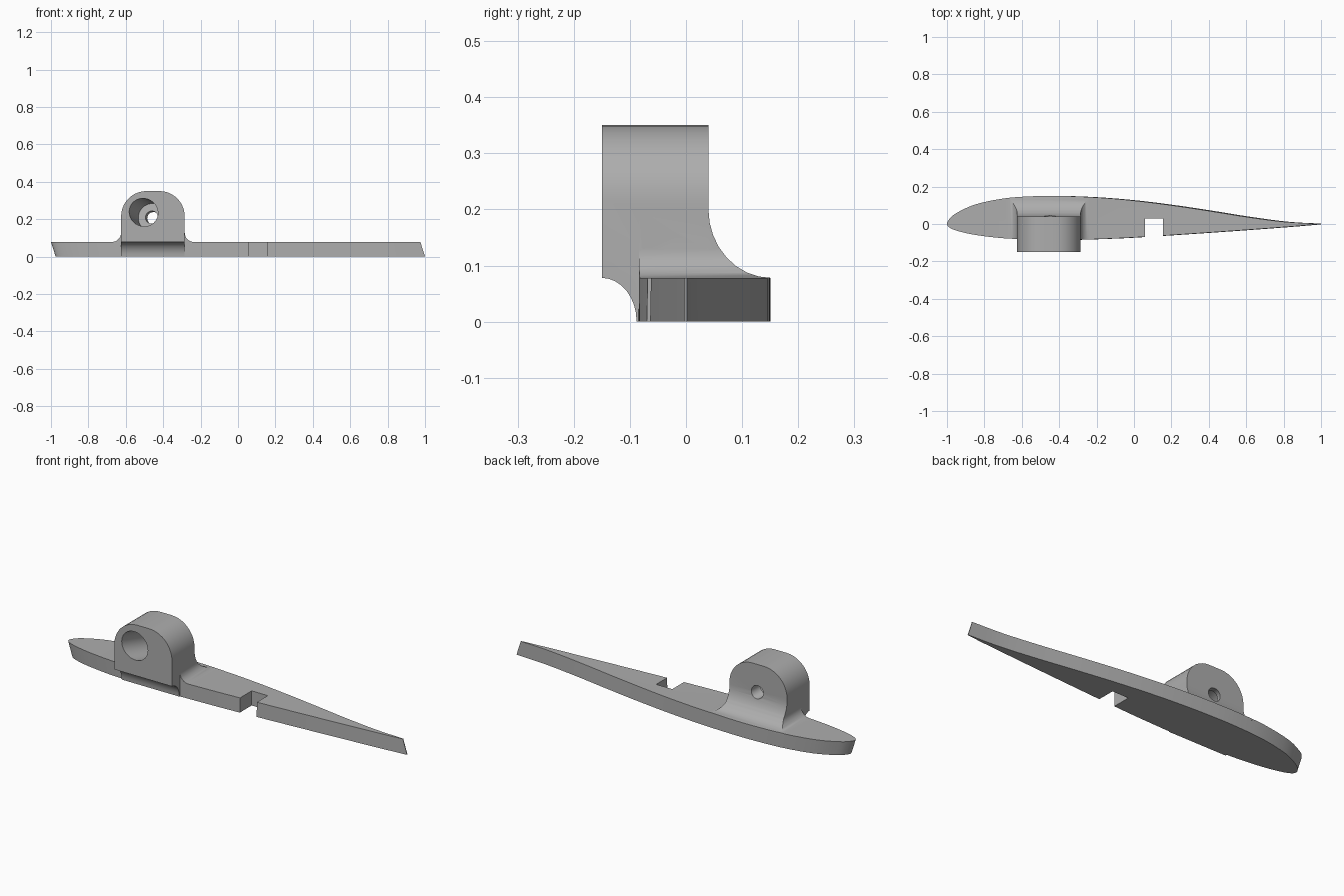
import bpy, bmesh, math
from mathutils import Vector

cube = bpy.data.objects.get("Cube")
if cube:
    bpy.data.objects.remove(cube)

grey = bpy.data.materials.new("plain grey")
grey.use_nodes = True
colour = (0.42, 0.42, 0.42, 1)
grey.diffuse_color = colour
grey.node_tree.nodes["Principled BSDF"].inputs["Base Color"].default_value = colour


def prism(name, outline, axis, start, end, lean=0.0):
    """Extrude a 2D outline along an axis; lean shifts the start end in x."""
    place = {"x": lambda u, v, w: (w, u, v),
             "y": lambda u, v, w: (u, w, v),
             "z": lambda u, v, w: (u, v, w)}[axis]
    bm = bmesh.new()
    rings = []
    for w, shift in ((start, lean), (end, 0.0)):
        rings.append([bm.verts.new(Vector(place(u, v, w)) + Vector((shift, 0, 0)))
                      for u, v in outline])
    n = len(outline)
    for ring in rings:
        bm.faces.new(ring)
    for i in range(n):
        j = (i + 1) % n
        bm.faces.new((rings[0][i], rings[0][j], rings[1][j], rings[1][i]))
    bmesh.ops.recalc_face_normals(bm, faces=bm.faces)
    mesh = bpy.data.meshes.new(name)
    bm.to_mesh(mesh)
    bm.free()
    mesh.materials.append(grey)
    obj = bpy.data.objects.new(name, mesh)
    bpy.context.collection.objects.link(obj)
    return obj


def combine(target, tool, operation):
    """Apply a boolean and discard the tool."""
    mod = target.modifiers.new("combine", "BOOLEAN")
    mod.operation, mod.object, mod.solver = operation, tool, "EXACT"
    bpy.context.view_layer.objects.active = target
    bpy.ops.object.modifier_apply(modifier=mod.name)
    bpy.data.objects.remove(tool)


def arc(cx, cy, rx, ry, a0, a1, steps=8):
    angles = [math.radians(a0 + (a1 - a0) * i / steps) for i in range(steps + 1)]
    return [(cx + rx * math.cos(a), cy + ry * math.sin(a)) for a in angles]


def spline(points, steps=4):
    """Smooth curve through the points."""
    p = [Vector(q) for q in points]
    p = [2 * p[0] - p[1]] + p + [2 * p[-1] - p[-2]]
    out = []
    for a, b, c, d in zip(p, p[1:], p[2:], p[3:]):
        for i in range(steps):
            t = i / steps
            out.append(tuple(0.5 * (2 * b + (c - a) * t + (2 * a - 5 * b + 4 * c - d) * t * t
                                    + (3 * b - a - 3 * c + d) * t ** 3)))
    return out + [tuple(p[-2])]


def tilted_cylinder(name, start, end, radius):
    start, end = Vector(start), Vector(end)
    bpy.ops.mesh.primitive_cylinder_add(vertices=40, radius=radius,
                                        depth=(end - start).length,
                                        location=(start + end) / 2)
    obj = bpy.context.object
    obj.name = name
    obj.rotation_euler = (end - start).to_track_quat("Z", "Y").to_euler()
    obj.data.materials.append(grey)
    return obj


# Aerofoil outline, trailing edge over the nose and back
aerofoil = spline([(0.975, 0.002), (0.8, 0.012), (0.6, 0.038), (0.4, 0.07), (0.2, 0.1),
                   (0, 0.125), (-0.2, 0.142), (-0.4, 0.15), (-0.55, 0.148), (-0.7, 0.136),
                   (-0.85, 0.104), (-0.95, 0.058), (-0.987, 0.027), (-1, 0),
                   (-0.985, -0.02), (-0.94, -0.038), (-0.85, -0.058), (-0.7, -0.076),
                   (-0.5, -0.084), (-0.35, -0.085), (-0.2, -0.081), (0, -0.072),
                   (0.4, -0.046), (0.8, -0.017), (0.975, -0.002)])
top = 0.078
rib = prism("wing_rib", aerofoil, "z", 0, top, lean=0.025)

# Spar notch
notch = prism("notch_cutter", [(0.06, -0.2), (0.155, -0.2), (0.155, 0.03), (0.06, 0.03)],
              "z", -0.1, 0.2)
combine(rib, notch, "DIFFERENCE")

# Boss: rounded arch trimmed by its side profile with a concave underside
mid, half, r, height = -0.455, 0.17, 0.135, 0.35
left, right = mid - half, mid + half
arch = (arc(right - r, height - r, r, r, 0, 90, 10)
        + arc(left + r, height - r, r, r, 90, 180, 10))
boss = prism("boss", [(left, 0), (right, 0)] + arch, "y", -0.15, 0.04)
underside = prism("underside_cutter",
                  [(-0.2, -0.1), (-0.088, -0.1)] + arc(-0.15, 0, 0.062, top, 0, 90)
                  + [(-0.2, top)], "x", -0.8, -0.1)
combine(boss, underside, "DIFFERENCE")

# Flared foot: side fillets and rear fillet, kept within the rib outline
f = 0.05
low = top - 0.008
flare = ([(left - f, low), (right + f, low)]
         + arc(right + f, top + f, f, f, 270, 180)
         + [(right, 0.22), (left, 0.22)]
         + arc(left - f, top + f, f, f, 0, -90))
foot = prism("flared_foot", flare, "y", -0.12, 0.17)
rear = prism("rear_profile", [(-0.14, 0.2), (-0.14, 0.05), (0.152, 0.05)]
             + arc(0.152, 0.2, 0.112, 0.2 - top, 270, 180), "x", -0.8, -0.1)
combine(foot, rear, "INTERSECT")
outline = prism("outline_trim", aerofoil, "z", 0.02, 0.4)
combine(foot, outline, "INTERSECT")

combine(rib, boss, "UNION")
combine(rib, foot, "UNION")

# Slanted counterbore and through hole
front, back = Vector((-0.505, -0.15, 0.236)), Vector((-0.45, 0.04, 0.203))
along = back - front
combine(rib, tilted_cylinder("counterbore_cutter", front - along * 0.4,
                             front + along * 0.78, 0.074), "DIFFERENCE")
combine(rib, tilted_cylinder("hole_cutter", front + along * 0.5,
                             front + along * 1.5, 0.034), "DIFFERENCE")

bpy.ops.object.select_all(action="DESELECT")
rib.select_set(True)
bpy.context.view_layer.objects.active = rib
bpy.ops.object.shade_smooth_by_angle(angle=math.radians(30))
